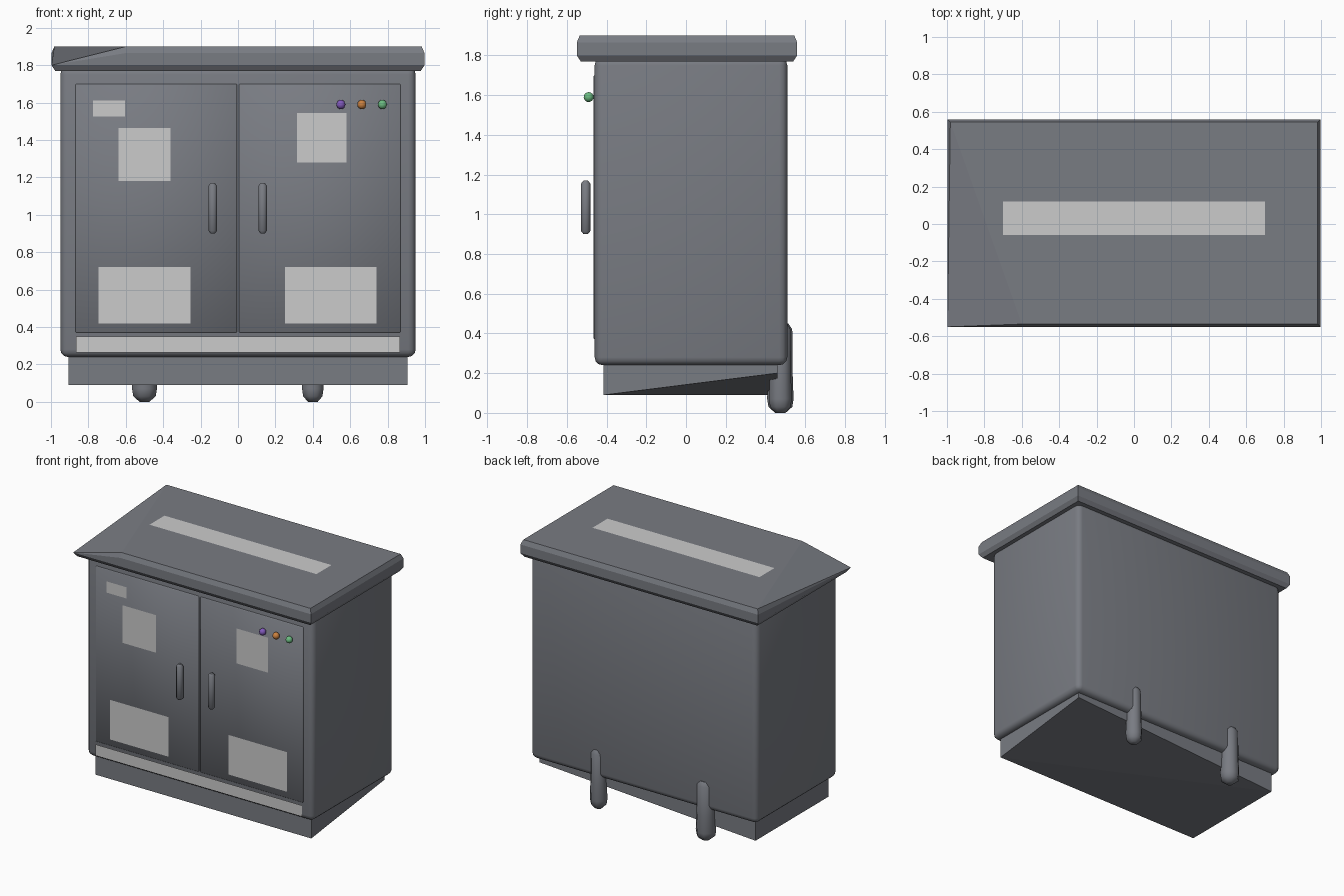
import bpy, bmesh, math
from mathutils import Vector

if "Cube" in bpy.data.objects:
    bpy.data.objects.remove(bpy.data.objects["Cube"])


def mat(name, rgb):
    m = bpy.data.materials.new(name)
    m.diffuse_color = (*rgb, 1)
    m.use_nodes = True
    m.node_tree.nodes["Principled BSDF"].inputs["Base Color"].default_value = m.diffuse_color
    return m


SLATE = mat("slate", (0.19, 0.20, 0.225))


def make(name, bm, material=None, smooth=None):
    bmesh.ops.recalc_face_normals(bm, faces=bm.faces)
    me = bpy.data.meshes.new(name)
    bm.to_mesh(me)
    bm.free()
    ob = bpy.data.objects.new(name, me)
    bpy.context.collection.objects.link(ob)
    if material:
        me.materials.append(material)
    if smooth:
        bpy.ops.object.select_all(action='DESELECT')
        ob.select_set(True)
        bpy.context.view_layer.objects.active = ob
        bpy.ops.object.shade_smooth_by_angle(angle=math.radians(smooth))
    return ob


def box(name, lo, hi, bevel=0, segs=2, material=SLATE):
    bm = bmesh.new()
    bmesh.ops.create_cube(bm, size=1)
    for v in bm.verts:
        v.co = [l + (c + 0.5) * (h - l) for c, l, h in zip(v.co, lo, hi)]
    if bevel:
        bmesh.ops.bevel(bm, geom=bm.edges[:], offset=bevel, segments=segs,
                        profile=0.5, affect='EDGES')
    return make(name, bm, material, 50 if bevel else None)


def hull(name, points):
    bm = bmesh.new()
    for p in points:
        bm.verts.new(p)
    bmesh.ops.convex_hull(bm, input=bm.verts[:])
    return make(name, bm, SLATE)


def lathe(name, centre, profile, sides, material=SLATE):
    # closed vertical solid of revolution from (radius, z) pairs
    bm = bmesh.new()
    rings = []
    for r, z in profile:
        rings.append([bm.verts.new((centre[0] + r * math.cos(2 * math.pi * (i + 0.5) / sides),
                                    centre[1] + r * math.sin(2 * math.pi * (i + 0.5) / sides), z))
                      for i in range(sides)])
    for a, b in zip(rings, rings[1:]):
        for i in range(sides):
            j = (i + 1) % sides
            bm.faces.new((a[i], a[j], b[j], b[i]))
    bm.faces.new(rings[0])
    bm.faces.new(rings[-1])
    return make(name, bm, material, 50)


def panel(name, corners):
    bm = bmesh.new()
    bm.faces.new([bm.verts.new(c) for c in corners])
    return make(name, bm)


# Cabinet shell with rounded edges
box("cabinet_body", (-0.95, -0.46, 0.24), (0.95, 0.51, 1.79), 0.04, 3)

# Two doors separated by a narrow seam
for side, x0, x1 in (("left", -0.87, -0.006), ("right", 0.006, 0.87)):
    box(side + "_door", (x0, -0.466, 0.37), (x1, -0.44, 1.70), 0.005, 1)

# Roof slab with chamfered rim; the front left corner droops to a point
roof = []
for inset, z in ((0.02, 1.77), (0, 1.80), (0, 1.865), (0.015, 1.90)):
    for sx in (-1, 1):
        for y in (-0.55 + inset, 0.56 - inset):
            if sx < 0 and y < 0 and z > 1.81:
                roof.append((-0.6, y, z))
            else:
                roof.append((sx * (0.997 - inset), y, z))
hull("roof", roof)

# Plinth whose back right lower corner is cut up
hull("plinth", [(x, y, z) for x in (-0.905, 0.905) for y in (-0.415, 0.46)
                for z in (0.2 if x > 0 and y > 0 else 0.09, 0.242)])

# Back support posts with tapered feet
for side, x, r in (("left", -0.5, 0.072), ("right", 0.4, 0.062)):
    lathe(side + "_support_post", (x, 0.475),
          [(0.028, 0), (r * 0.9, 0.03), (r, 0.07), (r * 0.93, 0.2),
           (r * 0.9, 0.42), (r * 0.6, 0.45)], 8)

# Door handles
for side, x in (("left", -0.135), ("right", 0.132)):
    lathe(side + "_handle", (x, -0.505),
          [(0.012, 0.90), (0.025, 0.915), (0.025, 1.155), (0.012, 1.17)], 8)

# Pale plates on the front
plates = {
    "name_plate": (-0.775, -0.605, 1.525, 1.61),
    "left_window": (-0.64, -0.36, 1.18, 1.465),
    "right_window": (0.315, 0.58, 1.28, 1.545),
    "left_vent": (-0.745, -0.255, 0.42, 0.72),
    "right_vent": (0.25, 0.74, 0.42, 0.72),
    "lower_strip": (-0.865, 0.865, 0.265, 0.35),
}
for name, (x0, x1, z0, z1) in plates.items():
    panel(name, [(x0, -0.469, z0), (x1, -0.469, z0), (x1, -0.469, z1), (x0, -0.469, z1)])

# Pale strip on the roof
panel("roof_strip", [(-0.7, -0.06, 1.903), (0.7, -0.06, 1.903),
                     (0.7, 0.12, 1.903), (-0.7, 0.12, 1.903)])

# Indicator lights
for name, x, rgb in (("purple_light", 0.55, (0.22, 0.1, 0.5)),
                     ("orange_light", 0.662, (0.6, 0.22, 0.05)),
                     ("green_light", 0.772, (0.15, 0.5, 0.22))):
    bm = bmesh.new()
    bmesh.ops.create_uvsphere(bm, u_segments=10, v_segments=8, radius=0.025)
    bmesh.ops.translate(bm, verts=bm.verts, vec=Vector((x, -0.49, 1.59)))
    make(name, bm, mat(name, rgb), 60)
